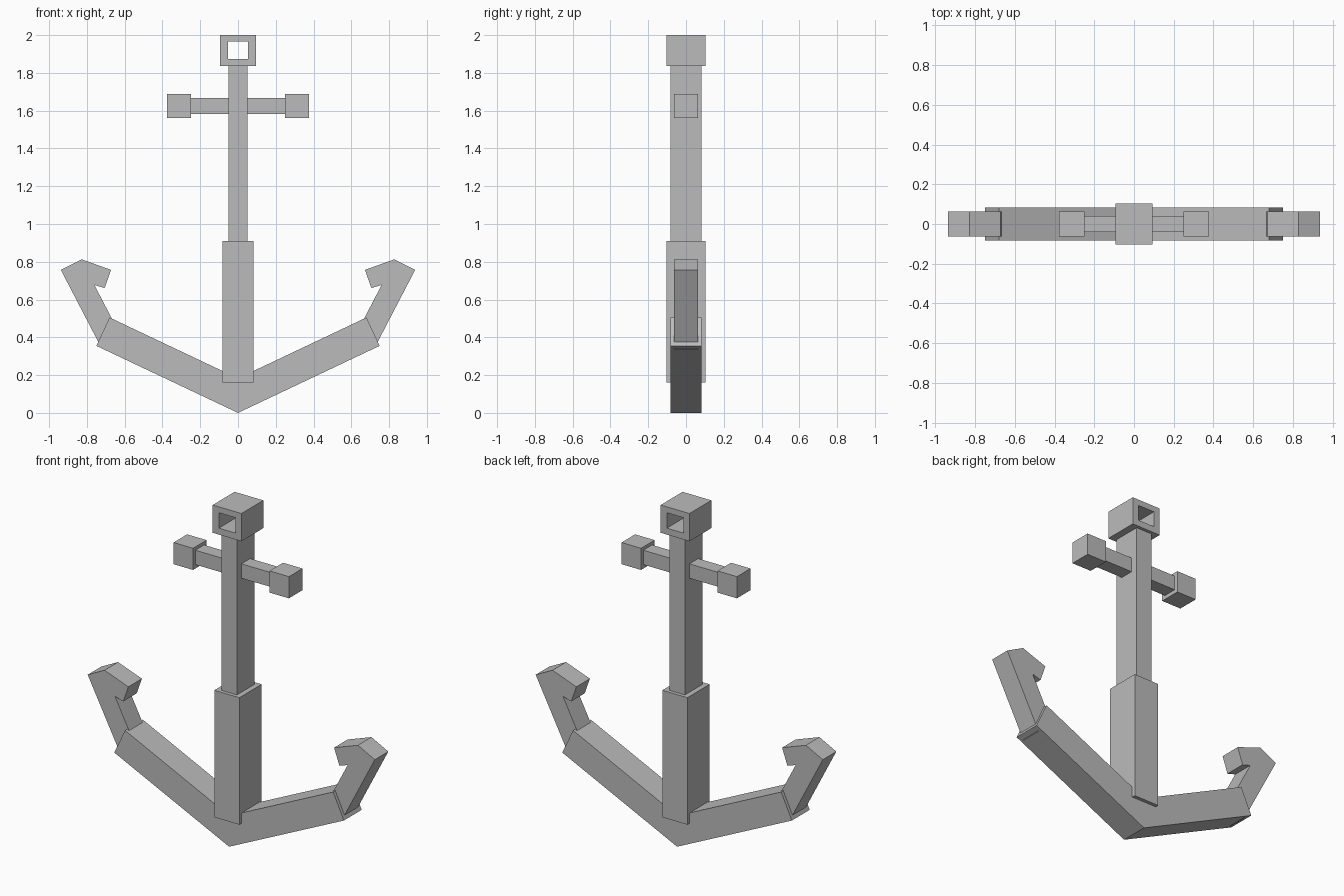
import bpy
import bmesh

cube = bpy.data.objects.get("Cube")
if cube:
    bpy.data.objects.remove(cube, do_unlink=True)

iron = bpy.data.materials.new("grey_iron")
iron.use_nodes = True
colour = (0.5, 0.5, 0.5, 1)
iron.diffuse_color = colour
iron.node_tree.nodes["Principled BSDF"].inputs["Base Color"].default_value = colour


def add_object(name, bm):
    bmesh.ops.recalc_face_normals(bm, faces=bm.faces)
    mesh = bpy.data.meshes.new(name)
    bm.to_mesh(mesh)
    bm.free()
    mesh.materials.append(iron)
    obj = bpy.data.objects.new(name, mesh)
    bpy.context.collection.objects.link(obj)
    return obj


def slab(name, outline, half_depth, side=1):
    """Extrude a front (x, z) outline through the depth."""
    bm = bmesh.new()
    face = bm.faces.new([bm.verts.new((side * x, -half_depth, z)) for x, z in outline])
    new = bmesh.ops.extrude_face_region(bm, geom=[face])["geom"]
    verts = [v for v in new if isinstance(v, bmesh.types.BMVert)]
    bmesh.ops.translate(bm, verts=verts, vec=(0, 2 * half_depth, 0))
    return add_object(name, bm)


def rect(x0, x1, z0, z1):
    return [(x0, z0), (x1, z0), (x1, z1), (x0, z1)]


# Shank: thick lower sleeve and slimmer upper bar
slab("lower_shank", rect(-0.082, 0.082, 0.16, 0.91), 0.104)
slab("upper_shank", rect(-0.051, 0.051, 0.9, 1.84), 0.083)

# Square ring: four walls around an open hole
outer = rect(-0.094, 0.094, 1.836, 2.0)
inner = rect(-0.054, 0.054, 1.874, 1.965)
bm = bmesh.new()
loops = [[bm.verts.new((x, y, z)) for x, z in outline]
         for outline, y in ((outer, -0.102), (inner, -0.102), (inner, 0.102), (outer, 0.102))]
for k in range(4):
    a, b = loops[k], loops[(k + 1) % 4]
    for i in range(4):
        j = (i + 1) % 4
        bm.faces.new((a[i], a[j], b[j], b[i]))
add_object("top_ring", bm)

# Bent pair of arms, meeting in a point at the base
half = [(0.75, 0.355), (0.68, 0.505)]
arms = [(0, 0)] + half + [(0, 0.183)] + [(-x, z) for x, z in reversed(half)]
slab("arms", arms, 0.083)

# Stock bars with end blocks, and hooked flukes, on both sides
fluke = [(0.72, 0.338), (0.938, 0.757), (0.828, 0.813), (0.672, 0.757),
         (0.706, 0.661), (0.76, 0.677), (0.64, 0.446)]
for side, label in ((1, "left"), (-1, "right")):
    slab(label + "_stock_bar", rect(0.04, 0.26, 1.583, 1.668), 0.041, side)
    slab(label + "_stock_block", rect(0.25, 0.377, 1.56, 1.688), 0.063, side)
    slab(label + "_fluke", fluke, 0.063, side)
